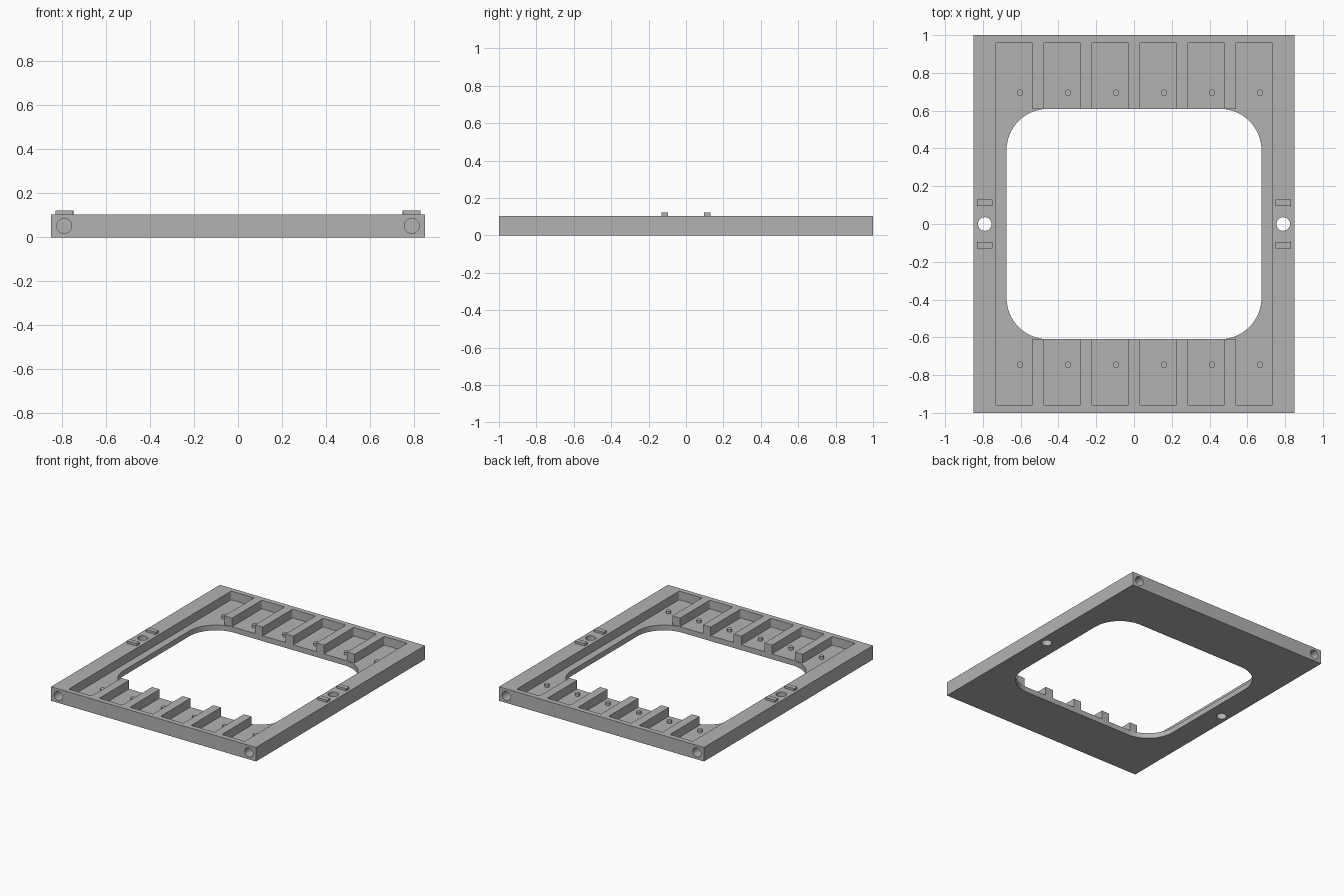
import bpy
import bmesh
from math import cos, sin, pi
from mathutils import Matrix

cube = bpy.data.objects.get("Cube")
if cube:
    bpy.data.objects.remove(cube, do_unlink=True)

grey = bpy.data.materials.new("plain grey")
grey.use_nodes = True
colour = (0.45, 0.45, 0.45, 1)
grey.diffuse_color = colour
grey.node_tree.nodes["Principled BSDF"].inputs["Base Color"].default_value = colour

HEIGHT, FLOOR = 0.105, 0.04
RAIL_X = 0.79


def add_object(name, bm):
    bmesh.ops.recalc_face_normals(bm, faces=bm.faces)
    mesh = bpy.data.meshes.new(name)
    bm.to_mesh(mesh)
    bm.free()
    mesh.materials.append(grey)
    obj = bpy.data.objects.new(name, mesh)
    bpy.context.collection.objects.link(obj)
    return obj


def slab(name, x0, x1, y0, y1, z0, z1, radius=0, steps=4):
    """Upright prism on a rectangle with optional rounded corners."""
    bm = bmesh.new()
    corners = [(x1, y1, -1, -1), (x0, y1, 1, -1), (x0, y0, 1, 1), (x1, y0, -1, 1)]
    ring = []
    for i, (x, y, sx, sy) in enumerate(corners):
        for k in range(steps + 1 if radius else 1):
            a = (i + k / steps) * pi / 2
            ring.append(bm.verts.new((x + radius * (sx + cos(a)) if radius else x,
                                      y + radius * (sy + sin(a)) if radius else y, z0)))
    face = bm.faces.new(ring)
    top = bmesh.ops.extrude_face_region(bm, geom=[face])["geom"]
    for v in top:
        if isinstance(v, bmesh.types.BMVert):
            v.co.z = z1
    return add_object(name, bm)


def rod(name, centre, radius, length, along_y=False, sides=32):
    bm = bmesh.new()
    turn = Matrix.Rotation(pi / 2 if along_y else 0, 4, "X")
    bmesh.ops.create_cone(bm, cap_ends=True, segments=sides, radius1=radius,
                          radius2=radius, depth=length,
                          matrix=Matrix.Translation(centre) @ turn)
    return add_object(name, bm)


def smooth(obj):
    bpy.ops.object.select_all(action="DESELECT")
    obj.select_set(True)
    bpy.context.view_layer.objects.active = obj
    bpy.ops.object.shade_smooth_by_angle(angle=0.6)


# Frame block and the shapes to be removed from it
frame = slab("frame", -0.85, 0.85, -1, 1, 0, HEIGHT)
cutters = [
    slab("inner_recess", -0.73, 0.73, -0.61, 0.61, FLOOR, 0.2),
    slab("window_opening", -0.675, 0.675, -0.61, 0.61, -0.1, 0.2, 0.22, 14),
]

# Six pockets at each end, each with a locating peg on its floor
for i in range(6):
    left = -0.73 + i * 0.254
    for end, inner, outer, peg_y in (("back", 0.5, 0.962, 0.695),
                                     ("front", -0.5, -0.962, -0.745)):
        cutters.append(slab("pocket", left, left + 0.19, min(inner, outer),
                            max(inner, outer), FLOOR, 0.2, 0.008))
        peg = rod(f"{end}_peg_{i + 1}", (left + 0.127, peg_y, FLOOR + 0.008),
                  0.017, 0.024, sides=24)
        smooth(peg)

# Side rails: through holes, blind end holes and raised bars
for side, sx in (("left", 1), ("right", -1)):
    x = sx * RAIL_X
    cutters.append(rod("rail_hole", (x, 0, 0.05), 0.036, 0.4))
    for end, sy in (("back", 1), ("front", -1)):
        cutters.append(rod("end_hole", (x, sy, HEIGHT / 2), 0.034, 0.24, True))
        y = sy * 0.113
        slab(f"{side}_{end}_bar", x - 0.041, x + 0.041, y - 0.018, y + 0.018,
             HEIGHT - 0.01, 0.122, 0.004)

for cutter in cutters:
    cutter.hide_render = True
    cut = frame.modifiers.new(cutter.name, "BOOLEAN")
    cut.operation = "DIFFERENCE"
    cut.solver = "EXACT"
    cut.object = cutter

# Bake the cuts and discard the helpers
bpy.context.view_layer.update()
graph = bpy.context.evaluated_depsgraph_get()
baked = bpy.data.meshes.new_from_object(frame.evaluated_get(graph))
frame.modifiers.clear()
frame.data = baked
for cutter in cutters:
    bpy.data.objects.remove(cutter, do_unlink=True)
smooth(frame)
